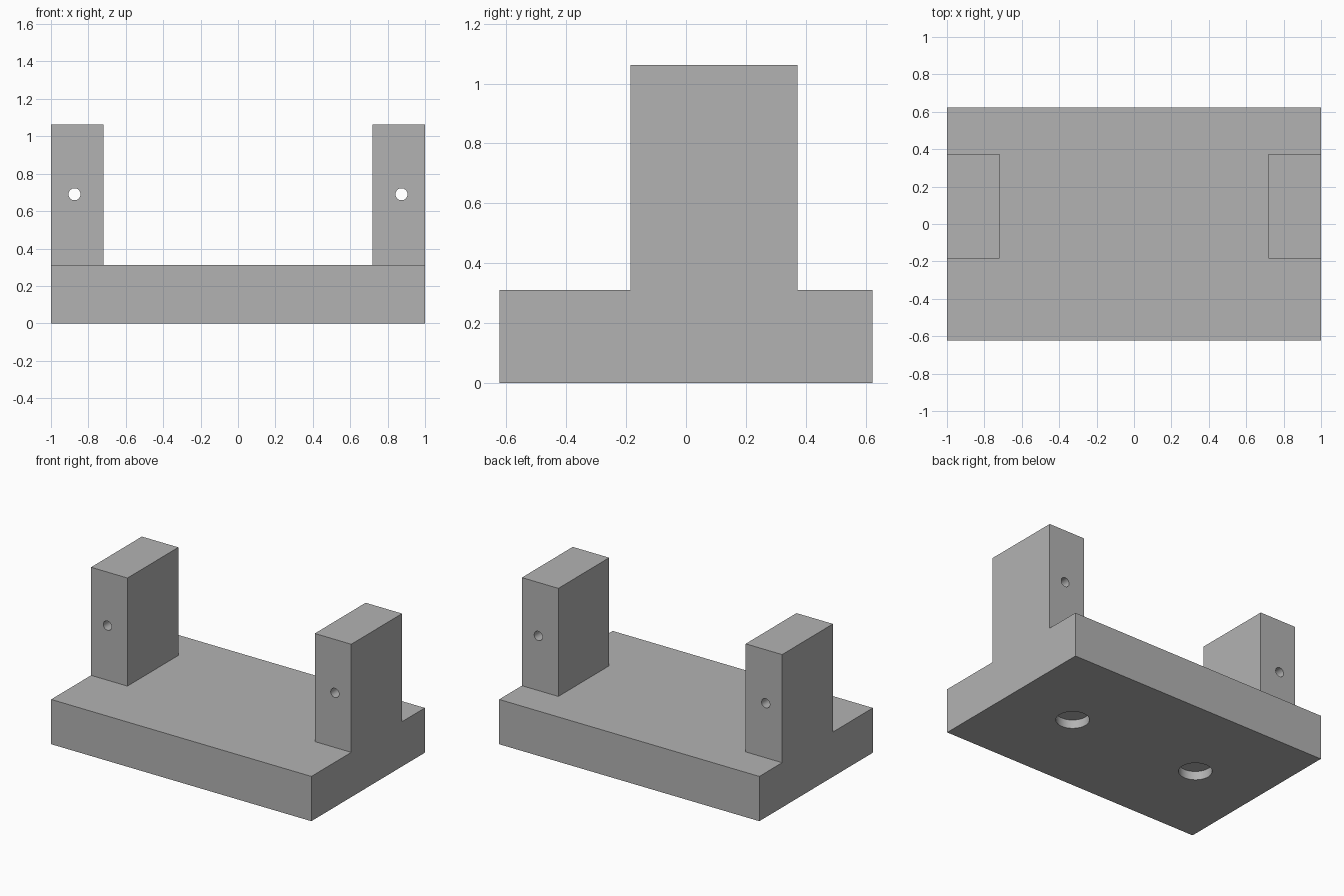
import bpy
import math

cube = bpy.data.objects.get("Cube")
if cube:
    bpy.data.objects.remove(cube, do_unlink=True)

grey = bpy.data.materials.new("plain grey")
grey.use_nodes = True
colour = (0.45, 0.45, 0.45, 1)
grey.diffuse_color = colour
grey.node_tree.nodes["Principled BSDF"].inputs["Base Color"].default_value = colour


def box(name, low, high):
    """Block between two opposite corners."""
    centre = [(a + b) / 2 for a, b in zip(low, high)]
    bpy.ops.mesh.primitive_cube_add(size=1, location=centre)
    ob = bpy.context.object
    ob.name = name
    ob.scale = [b - a for a, b in zip(low, high)]
    bpy.ops.object.transform_apply(location=True, rotation=False, scale=True)
    ob.data.materials.append(grey)
    return ob


def drill(ob, centre, radius, length, rotation=(0, 0, 0)):
    """Cut a round hole and discard the cutter."""
    bpy.ops.mesh.primitive_cylinder_add(
        vertices=48, radius=radius, depth=length, location=centre, rotation=rotation)
    cutter = bpy.context.object
    cutter.hide_render = True
    cutter.data.materials.append(grey)
    mod = ob.modifiers.new("hole", "BOOLEAN")
    mod.operation = "DIFFERENCE"
    mod.solver = "EXACT"
    mod.object = cutter
    bpy.ops.object.select_all(action="DESELECT")
    bpy.context.view_layer.objects.active = ob
    ob.select_set(True)
    bpy.ops.object.modifier_apply(modifier=mod.name)
    bpy.data.objects.remove(cutter, do_unlink=True)


WIDTH, DEPTH, BASE_TOP, POST_TOP = 1.0, 0.623, 0.311, 1.062
POST_INNER, POST_FRONT, POST_BACK = 0.72, -0.185, 0.373
HOLE_X, HOLE_Z = 0.874, 0.69
RECESS = 0.06

# Base slab with two shallow round recesses underneath
base = box("base_slab", (-WIDTH, -DEPTH, 0), (WIDTH, DEPTH, BASE_TOP))
for side in (-1, 1):
    drill(base, (side * 0.5, 0, 0), 0.105, 2 * RECESS)
parts = [base]

# Two upright posts, each with a pin hole from front to back
for name, side in (("left_post", 1), ("right_post", -1)):
    x1, x2 = sorted((side * POST_INNER, side * WIDTH))
    post = box(name, (x1, POST_FRONT, BASE_TOP), (x2, POST_BACK, POST_TOP))
    drill(post, (side * HOLE_X, 0, HOLE_Z), 0.032, 2, (math.pi / 2, 0, 0))
    parts.append(post)

# Round hole walls, crisp block edges
for ob in parts:
    bpy.ops.object.select_all(action="DESELECT")
    bpy.context.view_layer.objects.active = ob
    ob.select_set(True)
    bpy.ops.object.shade_smooth_by_angle(angle=math.radians(30))
